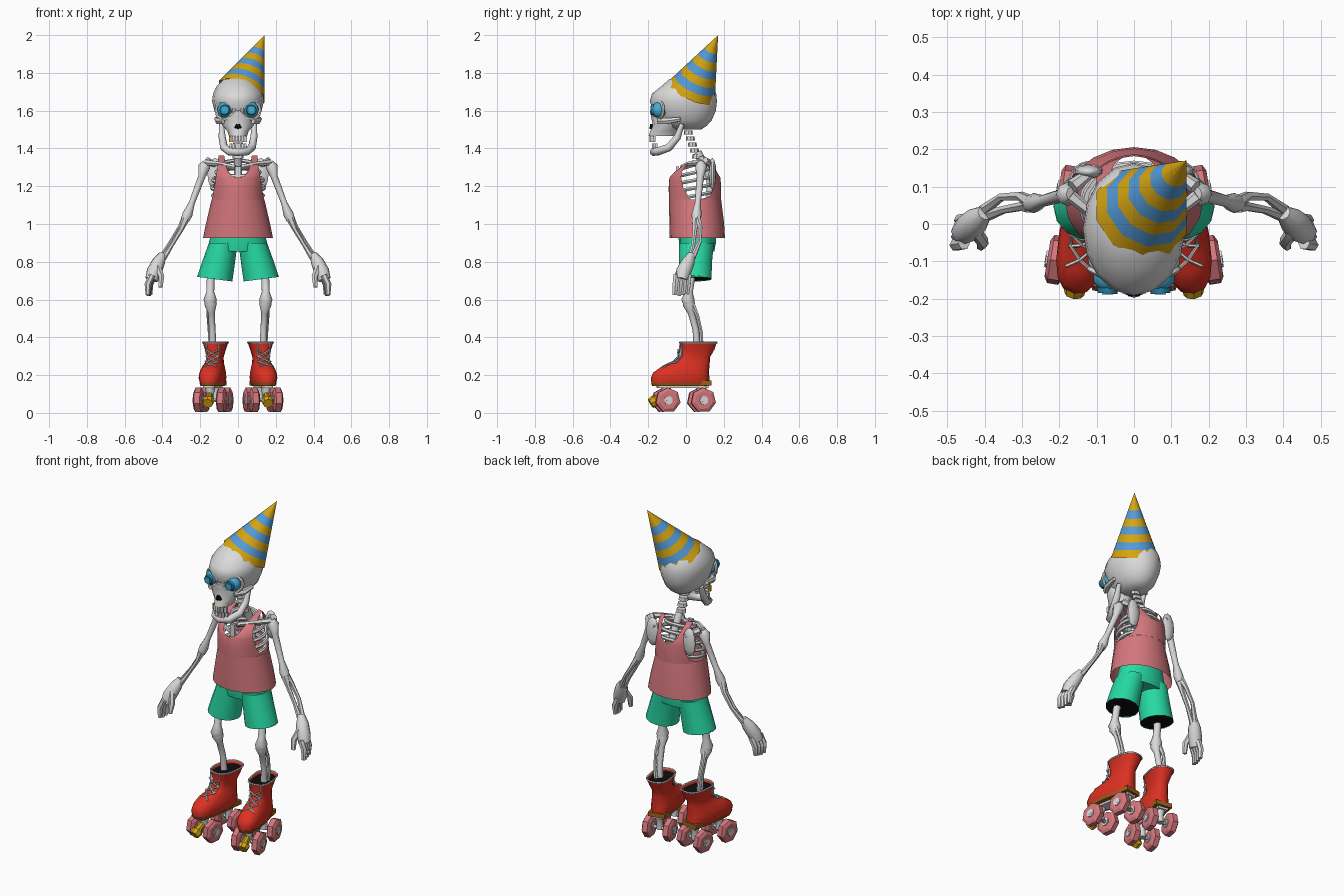
import bpy, bmesh, math
from mathutils import Vector, Matrix

if "Cube" in bpy.data.objects:
    bpy.data.objects.remove(bpy.data.objects["Cube"])

def material(name, r, g, b):
    m = bpy.data.materials.new(name)
    m.diffuse_color = (r, g, b, 1)
    m.use_nodes = True
    m.node_tree.nodes["Principled BSDF"].inputs["Base Color"].default_value = m.diffuse_color
    return m

BONE = material("bone", .70, .70, .70)
PINK = material("pink", .66, .185, .205)
GREEN = material("green", .02, .70, .37)
RED = material("red", .72, .03, .016)
GOLD = material("gold", .68, .38, .006)
BLUE = material("hat_blue", .09, .33, .70)
EYE = material("eye_blue", .06, .42, .66)
PUPIL = material("pupil_blue", .02, .24, .42)
BLACK = material("black", .004, .004, .004)
BROWN = material("sole_brown", .36, .12, .012)

def finish(name, bm, mats, angle=40, mirror=False):
    """Turn a bmesh into an object, optionally with a copy mirrored in x."""
    bmesh.ops.recalc_face_normals(bm, faces=bm.faces)
    mats = mats if isinstance(mats, list) else [mats]
    for side in ("", "_other") if mirror else ("",):
        if side:
            bmesh.ops.scale(bm, vec=(-1, 1, 1), verts=bm.verts)
            bmesh.ops.reverse_faces(bm, faces=bm.faces)
        me = bpy.data.meshes.new(name + side)
        bm.to_mesh(me)
        for m in mats:
            me.materials.append(m)
        me.shade_smooth()
        me.set_sharp_from_angle(angle=math.radians(angle))
        bpy.context.collection.objects.link(bpy.data.objects.new(name + side, me))
    bm.free()

def skin(rings, caps=(True, True), closed=False):
    """Join rings of points with quads."""
    bm = bmesh.new()
    rows = [[bm.verts.new(p) for p in r] for r in rings]
    n = len(rows[0])
    pairs = list(zip(rows, rows[1:])) + ([(rows[-1], rows[0])] if closed else [])
    for a, b in pairs:
        for i in range(n):
            bm.faces.new((a[i], a[(i + 1) % n], b[(i + 1) % n], b[i]))
    if caps[0]: bm.faces.new(rows[0])
    if caps[1]: bm.faces.new(rows[-1])
    return bm

def tube(name, pts, mat, n=8, mirror=False, angle=50, closed=False, phase=0.0):
    """Round bar through points (x, y, z, radius)."""
    P = [Vector(p[:3]) for p in pts]
    rings, u, k = [], None, len(P)
    for i, p in enumerate(P):
        if closed: t = P[(i + 1) % k] - P[i - 1]
        else: t = P[min(i + 1, k - 1)] - P[max(i - 1, 0)]
        t.normalize()
        if u is None:
            u = t.cross(Vector((0, 0, 1)) if abs(t.z) < .9 else Vector((0, 1, 0)))
        u = (u - t * u.dot(t)).normalized()
        v = t.cross(u)
        rings.append([p + pts[i][3] * (u * math.cos(a) + v * math.sin(a))
                      for a in (2 * math.pi * j / n + phase for j in range(n))])
    cap = not closed
    finish(name, skin(rings, (cap, cap), closed), mat, angle, mirror)

def oval(cx, cy, z, rx, ry, n, power=1.0, tilt=0.0):
    out = []
    for j in range(n):
        c, s = math.cos(2 * math.pi * j / n), math.sin(2 * math.pi * j / n)
        x = rx * math.copysign(abs(c) ** power, c)
        out.append(Vector((cx + x, cy + ry * math.copysign(abs(s) ** power, s), z + tilt * x)))
    return out

def loft(name, rings, mat, n=16, mirror=False, angle=40, caps=(True, True), power=1.0, place=lambda p: p):
    """Stack of level ovals (cx, cy, z, rx, ry[, tilt])."""
    R = [[place(p) for p in oval(*r[:5], n, power, r[5] if len(r) > 5 else 0)] for r in rings]
    finish(name, skin(R, caps), mat, angle, mirror)

def ball(name, c, size, mat, mirror=False, n=10, angle=50):
    bm = bmesh.new()
    bmesh.ops.create_uvsphere(bm, u_segments=n, v_segments=max(6, n // 2 + 1), radius=1,
                              matrix=Matrix.Translation(c) @ Matrix.Diagonal((*size, 1)))
    finish(name, bm, mat, angle, mirror)

def box(name, c, size, mat, mirror=False, place=None):
    bm = bmesh.new()
    bmesh.ops.create_cube(bm, size=1, matrix=Matrix.Translation(c) @ Matrix.Diagonal((*size, 1)))
    if place:
        for v in bm.verts: v.co = place(v.co)
    finish(name, bm, mat, 30, mirror)

# Party hat: tilted striped cone
base, tip, R = Vector((.02, .03, 1.70)), Vector((.14, .17, 2.0)), .135
q = (tip - base).to_track_quat('Z', 'Y')
steps = [0, .12, .24, .36, .48, .60, .73, .997]
bm = skin([[base.lerp(tip, t) + q @ Vector((R * (1 - t) * math.cos(a), R * (1 - t) * math.sin(a), 0))
            for a in (math.tau * (j + .5) / 10 for j in range(10))] for t in steps])
for f in bm.faces:
    t = (f.calc_center_median() - base).dot((tip - base).normalized()) / (tip - base).length
    f.material_index = sum(t > s for s in steps[1:]) % 2
finish("party_hat", bm, [GOLD, BLUE], 50)

# Skull
skull = [(1.50, -.06, .08, .05), (1.52, -.12, .11, .08), (1.55, -.15, .137, .107), (1.60, -.172, .158, .125),
         (1.65, -.192, .164, .137), (1.69, -.18, .16, .132), (1.73, -.13, .14, .113), (1.765, -.09, .11, .08),
         (1.783, -.03, .07, .035)]
loft("skull", [(0, (f + b) / 2, z, w, (b - f) / 2) for z, f, b, w in skull], BONE, 16)
loft("upper_jaw", [(0, -.125, 1.465, .048, .073), (0, -.12, 1.49, .056, .07), (0, -.11, 1.525, .085, .066),
                   (0, -.11, 1.57, .08, .075), (0, -.11, 1.60, .02, .082)], BONE, 12)
tube("cheekbone", [(.075, -.145, 1.545, .018), (.105, -.10, 1.545, .018), (.115, -.03, 1.555, .012)], BONE, 6, True)
half = [(.088, -.02, 1.53, .012), (.084, -.045, 1.46, .019), (.074, -.09, 1.405, .021), (.045, -.15, 1.384, .022)]
tube("lower_jaw", half + [(0, -.17, 1.382, .022)] + [(-x, y, z, r) for x, y, z, r in half[::-1]], BONE, 8)
for i in range(6):
    x = (i - 2.5) * .016
    y = -.188 + 12 * x * x
    box("upper_tooth", (x, y, 1.45), (.013, .014, .034), GOLD if i == 0 else BONE)
    box("lower_tooth", (x * .95, y + .012, 1.412), (.013, .012, .03), BONE)
tube("nose_hole", [(.009, -.184, 1.505, .012), (.003, -.184, 1.528, .006)], BLACK, 6, True)

# Eyes with pupils in raised sockets
ball("eye", (.068, -.141, 1.604), (.043, .043, .043), EYE, True, 10)
tube("pupil_ring", [(.07, -.17, 1.604, .029), (.071, -.186, 1.604, .026)], PUPIL, 8, True)
tube("pupil", [(.071, -.18, 1.604, .021), (.071, -.189, 1.604, .02)], EYE, 4, True, 50, False, math.pi / 4)
tube("eye_socket", [(.068 + .049 * math.cos(a), -.143 + .022 * math.cos(a), 1.604 + .049 * math.sin(a), .010)
                    for a in (math.tau * i / 12 for i in range(12))], BONE, 6, True, closed=True)

# Spine
for i in range(5):
    y, z = .012 + .011 * i, 1.485 - .032 * i
    loft("neck_bone", [(0, y, z - .010, .030, .024), (0, y, z + .010, .027, .022)], BONE, 8)
tube("spine", [(0, .06, 1.38, .022), (0, .13, 1.25, .022), (0, .13, 1.1, .022), (0, .08, .9, .025)], BONE, 8)

# Rib cage, collar bones and shoulder blades
for i, (rx, ry) in enumerate([(.085, .07), (.115, .09), (.132, .103), (.138, .107), (.132, .103)]):
    z = 1.315 - .041 * i
    tube("rib", [(rx * math.cos(a), .052 + ry * math.sin(a), z + .02 * math.sin(a), .011)
                 for a in (math.tau * j / 20 for j in range(20))], BONE, 6, closed=True)
box("breastbone", (0, -.045, 1.23), (.03, .015, .15), BONE)
tube("collar_bone", [(.015, -.02, 1.30, .014), (.09, .01, 1.318, .012), (.17, .075, 1.325, .018)], BONE, 6, True)
ball("shoulder_blade", (.122, .14, 1.265), (.042, .02, .085), BONE, True)
tube("blade_ridge", [(.10, .15, 1.30, .012), (.165, .10, 1.335, .02)], BONE, 6, True)

# Tank top: lower body, then front and back half panels with straps
loft("shirt_body", [(0, .06, .925, .185, .146), (0, .057, 1.0, .17, .145), (0, .048, 1.13, .14, .138)],
     PINK, 20, caps=(False, False))
# rows of (z, y at middle, inner x, outer x)
front = [(1.13, -.09, 0, .138), (1.19, -.092, 0, .126), (1.245, -.088, 0, .118), (1.252, -.085, .03, .117),
         (1.275, -.07, .052, .113), (1.31, -.025, .064, .108), (1.34, .04, .07, .105), (1.362, .1, .073, .104)]
back = [(1.13, .186, 0, .138), (1.15, .186, 0, .115), (1.20, .186, 0, .098), (1.245, .182, 0, .096),
        (1.252, .181, .03, .096), (1.28, .17, .052, .098), (1.33, .14, .068, .102), (1.362, .1, .073, .104)]
for name, rows in (("shirt_front", front), ("shirt_back", back)):
    bm, prev = bmesh.new(), None
    for z, ym, a, b in rows:
        row = []
        for k in range(7):
            x = a + (b - a) * k / 6
            row.append(bm.verts.new((x, ym + (.05 - ym) * (1 - math.sqrt(1 - (x / .141) ** 2)), z)))
        if prev:
            for k in range(6):
                bm.faces.new((prev[k], prev[k + 1], row[k + 1], row[k]))
        prev = row
    finish(name, bm, PINK, 60, True)

# Shorts with dark leg openings
loft("shorts_hips", [(0, .06, .855, .15, .09), (0, .06, .90, .155, .098), (0, .06, .98, .13, .10)], GREEN, 16)
loft("shorts_leg", [(.123, .047, .708, .093, .09, .13), (.102, .05, .80, .086, .09, .06), (.078, .056, .90, .076, .094)],
     GREEN, 14, True, caps=(False, True))
loft("shorts_opening", [(.123, .047, .711, .091, .088, .13), (.123, .047, .715, .091, .088, .13)], BLACK, 14, True)

# Arms and hands
tube("upper_arm", [(.165, .08, 1.325, .02), (.178, .08, 1.305, .032), (.192, .076, 1.25, .019), (.245, .062, 1.11, .016),
                   (.268, .056, 1.05, .027), (.28, .054, 1.02, .022)], BONE, 8, True)
tube("forearm_outer", [(.277, .058, 1.04, .02), (.305, .075, .985, .013), (.355, .072, .905, .011), (.405, .035, .82, .016)],
     BONE, 6, True)
tube("forearm_inner", [(.277, .05, 1.03, .022), (.302, .047, .97, .013), (.35, .038, .89, .011), (.40, .02, .81, .016)],
     BONE, 6, True)
tube("palm", [(.40, .03, .84, .02), (.42, .012, .80, .035), (.443, -.012, .75, .04), (.458, -.022, .705, .034)],
     BONE, 8, True)
for i in range(4):
    y = -.052 + .022 * i
    tube("finger", [(.455 - .004 * i, y, .73, .017), (.478 - .004 * i, y - .004, .68, .017),
                    (.477 - .004 * i, y - .008, .62 + .004 * abs(i - 1), .012)], BONE, 6, True)
tube("thumb", [(.425, -.02, .775, .018), (.405, -.048, .72, .017), (.41, -.06, .665, .012)], BONE, 6, True)

# Leg bones
tube("thigh", [(.11, .05, .88, .022), (.145, .025, .70, .021), (.147, .015, .64, .021), (.147, .01, .60, .035),
               (.147, .015, .58, .03)], BONE, 8, True)
tube("shin", [(.147, .012, .60, .028), (.145, .015, .575, .033), (.141, .028, .53, .018), (.136, .052, .44, .017),
              (.132, .06, .32, .02)], BONE, 8, True)
tube("calf_bone", [(.152, .035, .575, .014), (.156, .062, .51, .010), (.15, .08, .43, .010), (.14, .082, .33, .014)],
     BONE, 6, True)

# Roller skates, toed out around the ankle
turn = Matrix.Rotation(.16, 4, 'Z')
def foot(p):
    return turn @ Vector(p) + Vector((.125, 0.03, 0)) - turn @ Vector((0, .03, 0))
def fpts(pts):
    return [(*foot(p[:3]), p[3]) for p in pts]

loft("boot", [(0, -.03, .153, .058, .155), (0, -.032, .185, .066, .157), (0, -.027, .213, .063, .15),
              (0, -.003, .245, .054, .128), (0, .035, .268, .045, .092), (0, .05, .295, .043, .078),
              (0, .062, .335, .052, .09), (0, .066, .372, .064, .098)],
     RED, 16, True, 45, (True, False), .75, foot)
loft("boot_inside", [(0, .065, .352, .055, .09), (0, .065, .358, .055, .09)], BLACK, 16, True, power=.75, place=foot)
tube("boot_trim", [(*foot(p), .005) for p in oval(0, .066, .372, .064, .098, 24, .75)], BONE, 5, True, closed=True)
loft("boot_sole", [(0, -.03, .143, .055, .152), (0, -.03, .158, .061, .158)], BROWN, 16, True, power=.75, place=foot)
box("boot_heel", (0, .075, .158), (.10, .105, .026), BROWN, True, foot)
box("skate_plate", (0, -.02, .138), (.06, .27, .014), BONE, True, foot)
for s in (1, -1):
    tube("boot_edge", fpts([(s * .034, -.027, .37, .004), (s * .03, -.029, .30, .004), (s * .03, -.06, .265, .004)]),
         BONE, 5, True)
    for y, z, y2, z2 in ((-.036, .335, -.034, .295), (-.034, .30, -.066, .266), (-.06, .272, -.12, .246)):
        tube("lace", fpts([(s * .034, y, z, .005), (0, (y + y2) / 2 - .008, (z + z2) / 2, .005),
                           (-s * .034, y2, z2, .005)]), BONE, 5, True)
for y in (-.108, .082):
    tube("truck", fpts([(0, y, .14, .03), (0, y, .10, .018), (0, y, .06, .02)]), BONE, 8, True)
    tube("axle", fpts([(-.092, y, .067, .012), (.092, y, .067, .012)]), BONE, 6, True)
    for s in (1, -1):
        c = s * .062
        tube("wheel", fpts([(c - .024, y, .067, .05), (c - .015, y, .067, .067), (c + .015, y, .067, .067),
                            (c + .024, y, .067, .05)]), PINK, 7, True, 20, False, .25)
        tube("wheel_hub", fpts([(c - .029, y, .067, .024), (c + .029, y, .067, .024)]), BONE, 7, True, 20)
tube("toe_stop", fpts([(0, -.125, .095, .016), (0, -.155, .075, .02), (0, -.165, .065, .032), (0, -.19, .05, .027)]),
     GOLD, 8, True, 35)
